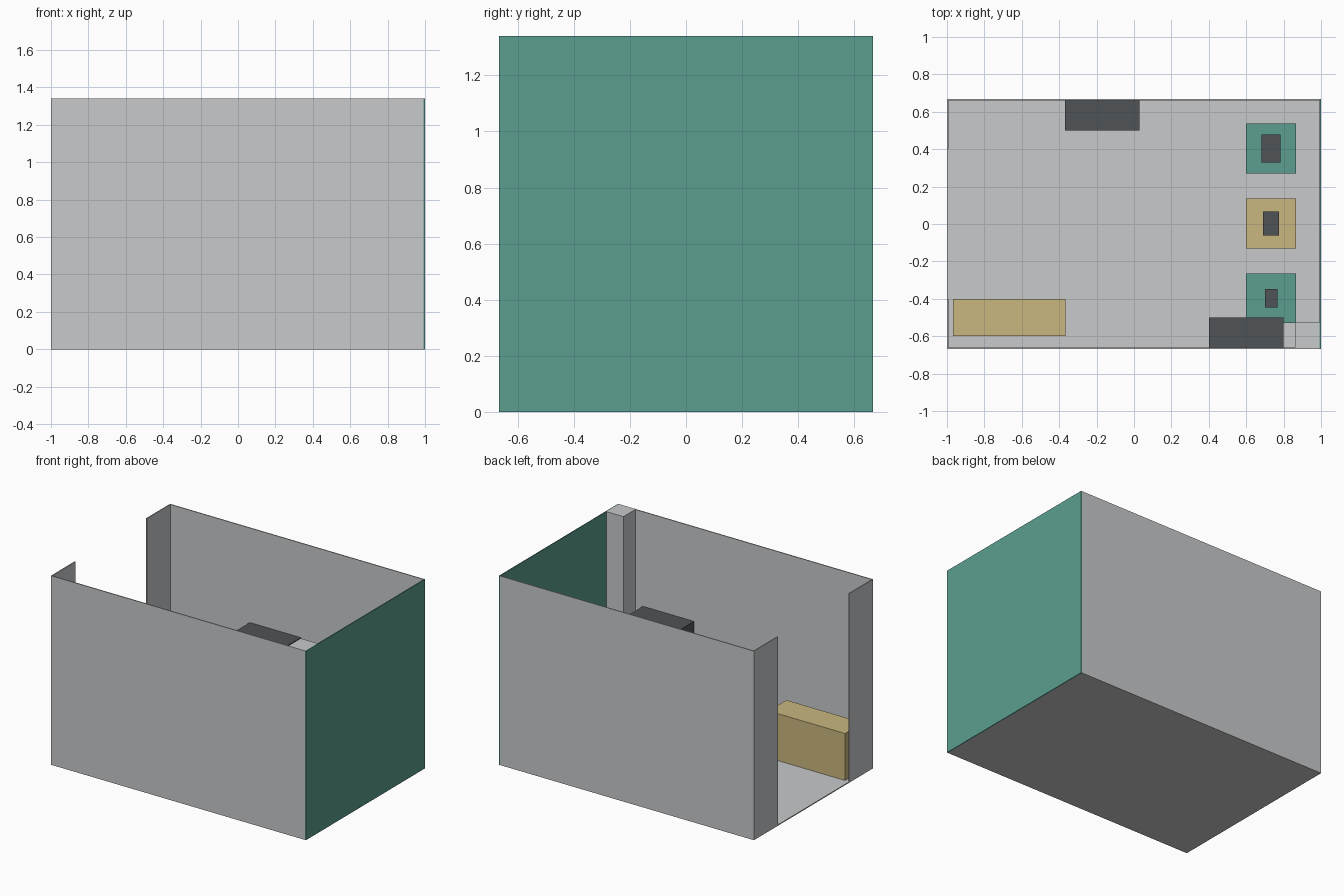
import bpy

cube = bpy.data.objects.get("Cube")
if cube:
    bpy.data.objects.remove(cube, do_unlink=True)


def make_material(name, rgb):
    mat = bpy.data.materials.new(name)
    mat.use_nodes = True
    colour = (*rgb, 1.0)
    mat.diffuse_color = colour
    for node in mat.node_tree.nodes:
        if node.type == "BSDF_PRINCIPLED":
            node.inputs["Base Color"].default_value = colour
    return mat


grey = make_material("light_grey", (0.58, 0.585, 0.595))
green = make_material("sea_green", (0.107, 0.337, 0.279))
sand = make_material("sand_yellow", (0.584, 0.474, 0.212))
dark = make_material("charcoal", (0.08, 0.087, 0.093))


def box(name, x, y, z, mat):
    """Box spanning the (low, high) pair given for each axis."""
    spans = (x, y, z)
    bpy.ops.mesh.primitive_cube_add(size=1, location=[(a + b) / 2 for a, b in spans])
    obj = bpy.context.object
    obj.name = name
    obj.scale = [b - a for a, b in spans]
    bpy.ops.object.transform_apply(location=False, rotation=False, scale=True)
    obj.data.materials.append(mat)
    return obj


W, D, H = 1.0, 0.667, 1.34   # half width, half depth, height
T = 0.007                    # panel thickness
inner_x, inner_y = W - T, D - T
wall_z = (T, H)

# Room shell
box("floor", (-W, inner_x), (-D, D), (0, T), grey)
box("left_wall", (inner_x, W), (-D, D), (0, H), green)
for side, name in ((-1, "front"), (1, "back")):
    box(name + "_wall", (-W, inner_x), sorted((side * inner_y, side * D)), wall_z, grey)
    # Short returns either side of the open entrance
    box(name + "_entrance_panel", (-W, -W + T), sorted((side * 0.4, side * inner_y)), wall_z, grey)

# Corner column
box("corner_column", (inner_x - 0.133, inner_x), (-inner_y, -inner_y + 0.133), wall_z, grey)

# Cabinets against the long walls and the low counter by the entrance
box("back_cabinet", (-0.37, 0.03), (0.5, inner_y), (T, 0.67), dark)
box("front_cabinet", (0.4, 0.8), (-inner_y, -0.5), (T, 0.67), dark)
box("counter", (-0.967, -0.367), (-0.6, -0.4), (T, 0.34), sand)

# Row of display plinths, each with a dark block, large to small
plinth_top = 0.54
rows = (("back", 0.403, green, 0.15), ("middle", 0.003, sand, 0.128), ("front", -0.397, green, 0.1))
for name, y, mat, size in rows:
    box(name + "_plinth", (0.6, 0.867), (y - 0.133, y + 0.133), (T, plinth_top), mat)
    box(name + "_display_block", (0.733 - size / 3, 0.733 + size / 3),
        (y - size / 2, y + size / 2), (plinth_top, plinth_top + size), dark)
